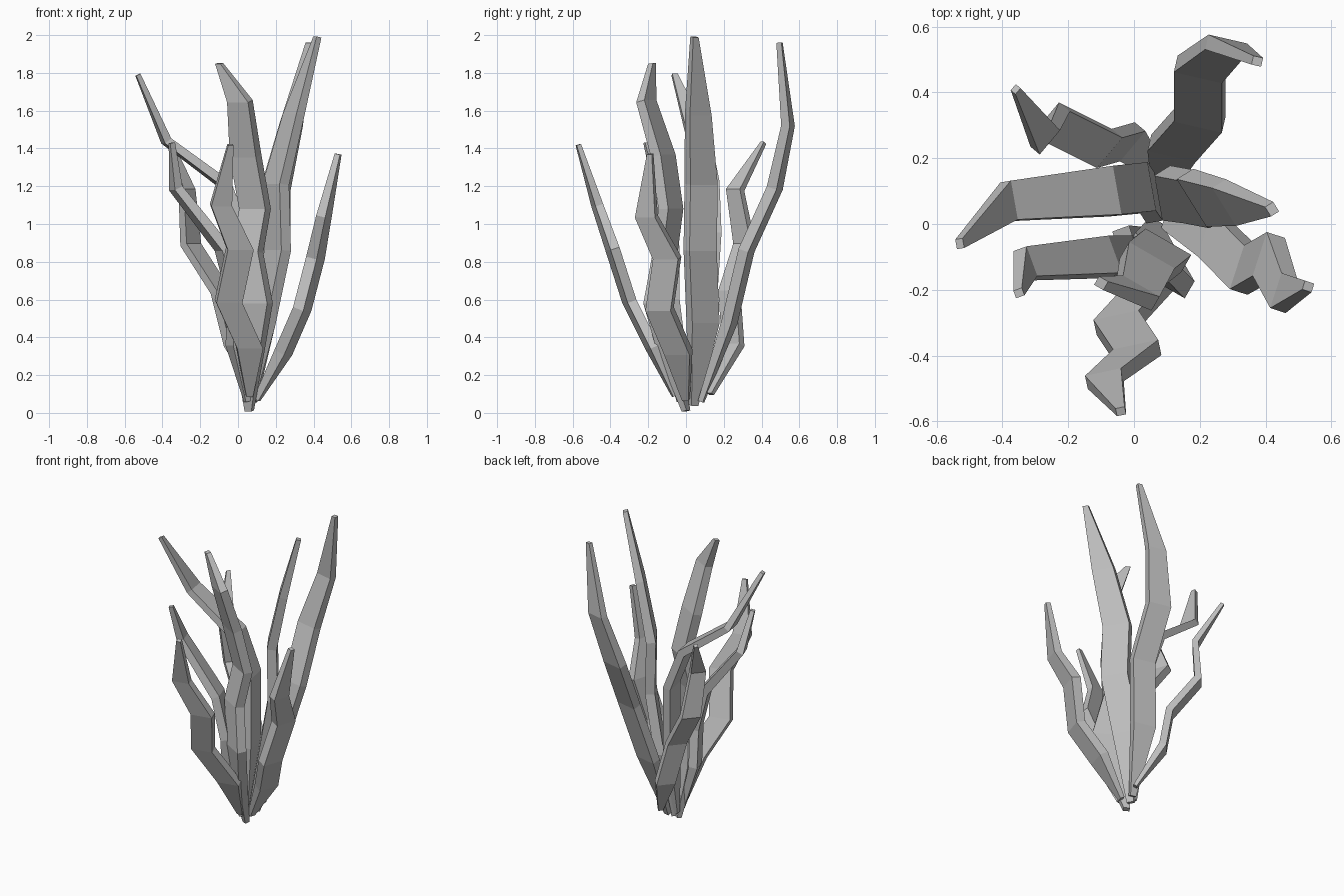
import bpy, bmesh, math
from mathutils import Vector

cube = bpy.data.objects.get("Cube")
if cube:
    bpy.data.objects.remove(cube, do_unlink=True)

# Single matte grey for the whole plant
grey = bpy.data.materials.new("soft_grey")
grey.use_nodes = True
colour = (0.52, 0.52, 0.52, 1)
grey.diffuse_color = colour
grey.node_tree.nodes["Principled BSDF"].inputs["Base Color"].default_value = colour


def blade(name, facing, width, thickness, path):
    """Sweep a tapering rectangular section along a crooked path."""
    angle = math.radians(facing)
    across = Vector((-math.sin(angle), math.cos(angle), 0))
    points = [Vector(p) for p in path]
    last = len(points) - 1
    bm = bmesh.new()
    rings = []
    for i, p in enumerate(points):
        tangent = (points[min(i + 1, last)] - points[max(i - 1, 0)]).normalized()
        outward = across.cross(tangent).normalized()
        # narrow foot, full body, slimmer neck and a small blunt tip
        scale = 0.25 if i == 0 else 0.2 if i == last else 0.8 if i == last - 1 else 1
        slim = 0.5 if i in (0, last) else 0.85 if i == last - 1 else 1
        w = across * width * scale / 2
        t = outward * thickness * slim / 2
        rings.append([bm.verts.new(p + a * w + b * t)
                      for a, b in ((1, 1), (-1, 1), (-1, -1), (1, -1))])
    for lower, upper in zip(rings, rings[1:]):
        for k in range(4):
            n = (k + 1) % 4
            bm.faces.new((lower[k], lower[n], upper[n], upper[k]))
    bm.faces.new(rings[0][::-1])
    bm.faces.new(rings[-1])
    bmesh.ops.recalc_face_normals(bm, faces=bm.faces)
    mesh = bpy.data.meshes.new(name)
    bm.to_mesh(mesh)
    bm.free()
    mesh.materials.append(grey)
    obj = bpy.data.objects.new(name, mesh)
    bpy.context.collection.objects.link(obj)


# Tall blades at the back and left
blade("back_blade", 77, 0.15, 0.055, [
    (.08, .08, .06), (.12, .23, .48), (.2, .32, .86),
    (.2, .47, 1.19), (.28, .54, 1.52), (.375, .495, 1.96)])
blade("left_tall_blade", 32, 0.17, 0.06, [
    (.06, .04, .04), (.13, .09, .48), (.21, .075, .86),
    (.2, .08, 1.21), (.295, .065, 1.58), (.42, .045, 1.99)])

# Crooked blade leaning left
blade("left_low_blade", -18, 0.14, 0.06, [
    (.1, 0, .07), (.24, -.04, .32), (.34, -.14, .55),
    (.41, -.1, .82), (.455, -.21, 1.04), (.53, -.19, 1.37)])

# Front blades
blade("front_low_blade", 282, 0.14, 0.05, [
    (.06, -.06, .09), (.06, -.18, .35), (-.05, -.3, .59),
    (.01, -.39, .87), (-.09, -.47, 1.1), (-.04, -.57, 1.42)])
blade("front_tall_blade", 240, 0.16, 0.06, [
    (.06, 0, .01), (.06, -.09, .34), (.1, -.16, .58), (.05, -.11, .85),
    (.09, -.08, 1.08), (.04, -.12, 1.36), (.01, -.21, 1.65), (-.1, -.18, 1.85)])

# Right blades
blade("right_tall_blade", 190, 0.15, 0.05, [
    (.04, .04, .06), (.05, .08, .5), (.03, .11, .95),
    (-.07, .1, 1.21), (-.38, .07, 1.44), (-.53, -.06, 1.79)])
blade("right_low_blade", 200, 0.12, 0.055, [
    (.05, -.03, .06), (-.02, -.07, .36), (-.01, -.1, .6),
    (-.08, -.1, .87), (-.33, -.12, 1.19), (-.35, -.21, 1.43)])
blade("back_right_blade", 140, 0.12, 0.045, [
    (.1, .13, .1), (-.02, .25, .36), (-.09, .23, .64),
    (-.25, .31, .89), (-.27, .26, 1.18), (-.36, .41, 1.43)])
